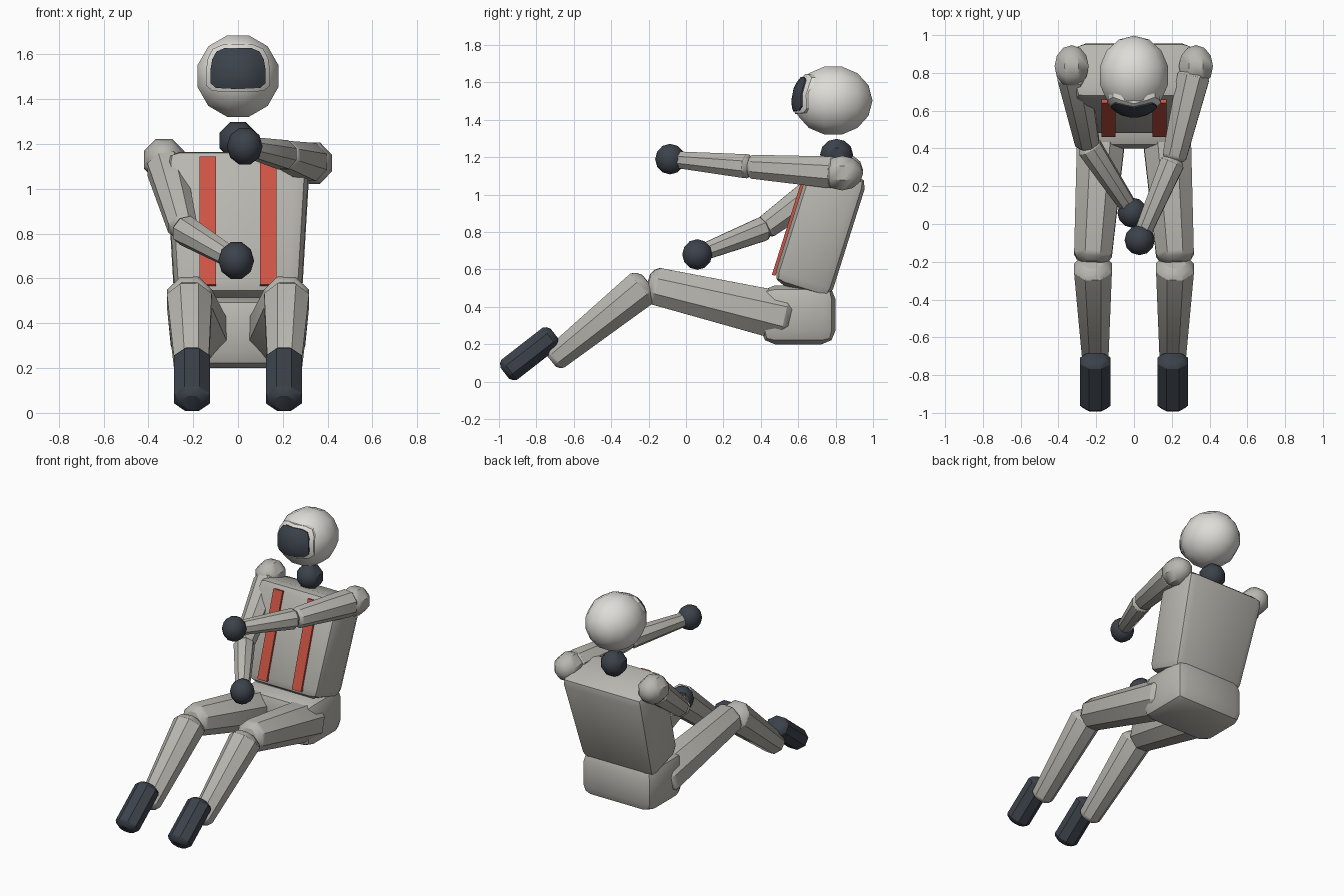
import bpy
import bmesh
from math import radians, sin, cos, pi, sqrt
from mathutils import Matrix, Vector

if "Cube" in bpy.data.objects:
    bpy.data.objects.remove(bpy.data.objects["Cube"])


def material(name, rgb):
    mat = bpy.data.materials.new(name)
    mat.use_nodes = True
    mat.diffuse_color = (*rgb, 1)
    mat.node_tree.nodes["Principled BSDF"].inputs["Base Color"].default_value = (*rgb, 1)
    return mat


SUIT = material("suit grey", (0.48, 0.47, 0.43))
SHELL = material("helmet white", (0.73, 0.72, 0.68))
DARK = material("dark slate", (0.045, 0.055, 0.07))
RED = material("strap red", (0.62, 0.09, 0.06))


def finish(bm, name, mat, angle=30):
    bmesh.ops.recalc_face_normals(bm, faces=bm.faces)
    mesh = bpy.data.meshes.new(name)
    bm.to_mesh(mesh)
    bm.free()
    mesh.materials.append(mat)
    obj = bpy.data.objects.new(name, mesh)
    bpy.context.collection.objects.link(obj)
    bpy.ops.object.select_all(action='DESELECT')
    obj.select_set(True)
    bpy.context.view_layer.objects.active = obj
    bpy.ops.object.shade_smooth_by_angle(angle=radians(angle))
    return obj


def limb(name, mat, a, b, ra, rb, wide=1.0):
    """Tapered eight-sided rod with rounded ends running from a to b."""
    a, b = Vector(a), Vector(b)
    d = (b - a).normalized()
    u = (Vector((1, 0, 0)) - d * d.x).normalized()
    v = d.cross(u)
    cap = [(0.45, 0.55), (0.25, 0.85), (0, 1)]
    rings = [(a - d * ra * k, ra * s) for k, s in cap]
    rings += [(b + d * rb * k, rb * s) for k, s in reversed(cap)]
    bm = bmesh.new()
    loops = []
    for centre, r in rings:
        r /= cos(pi / 8)
        loops.append([bm.verts.new(centre + u * r * wide * cos((i + 0.5) * pi / 4)
                                   + v * r * sin((i + 0.5) * pi / 4)) for i in range(8)])
    for lo, hi in zip(loops, loops[1:]):
        for i in range(8):
            j = (i + 1) % 8
            bm.faces.new((lo[i], lo[j], hi[j], hi[i]))
    bm.faces.new(loops[0])
    bm.faces.new(loops[-1])
    return finish(bm, name, mat)


def ball(name, mat, centre, size, segments=8, rings=6, angle=40):
    """Ellipsoid with its poles facing front and back."""
    bm = bmesh.new()
    bmesh.ops.create_uvsphere(bm, u_segments=segments, v_segments=rings, radius=1)
    turn = Matrix.Rotation(pi / 2, 4, 'X') @ Matrix.Rotation(pi / segments, 4, 'Z')
    bm.transform(Matrix.Translation(centre) @ Matrix.Diagonal((*size, 1)) @ turn)
    return finish(bm, name, mat, angle)


def block(name, mat, lo, hi, bevel, frame=Matrix(), taper=1.0):
    """Chamfered box between two corners; taper scales the width of its base."""
    lo, hi = Vector(lo), Vector(hi)
    bm = bmesh.new()
    bmesh.ops.create_cube(bm, size=1)
    for vert in bm.verts:
        base = vert.co.z < 0
        vert.co = Vector([(l + h) / 2 + c * (h - l) for l, h, c in zip(lo, hi, vert.co)])
        if base:
            vert.co.x *= taper
    if bevel:
        bmesh.ops.bevel(bm, geom=bm.edges[:], offset=bevel, segments=2,
                        profile=0.5, affect='EDGES')
    bm.transform(frame)
    return finish(bm, name, mat)


# Torso leaning back, with two straps on the chest
lean = Matrix.Translation((0, 0.635, 0.48)) @ Matrix.Rotation(radians(-17.5), 4, 'X')
block("torso", SUIT, (-0.32, -0.18, 0), (0.32, 0.14, 0.68), 0.06, lean, 0.88)
for side, x in (("right", -0.135), ("left", 0.135)):
    block(side + "_chest_strap", RED, (x - 0.036, -0.195, 0.035),
          (x + 0.036, -0.175, 0.635), 0, lean)

# Pelvis
block("pelvis", SUIT, (-0.28, 0.4, 0.2), (0.28, 0.8, 0.515), 0.075)

# Legs and feet
for side, s in (("right", -1), ("left", 1)):
    limb(side + "_thigh", SUIT, (s * 0.17, 0.52, 0.35), (s * 0.217, -0.16, 0.51), 0.13, 0.1)
    limb(side + "_shin", SUIT, (s * 0.217, -0.235, 0.50), (s * 0.205, -0.695, 0.13), 0.1, 0.07)
    limb(side + "_foot", DARK, (s * 0.205, -0.725, 0.235), (s * 0.205, -0.945, 0.064),
         0.068, 0.068, 1.17)

# Arms: shoulder, elbow and hand positions
arms = {
    "right": ((-0.33, 0.835, 1.13), (-0.245, 0.42, 0.82), (-0.008, 0.06, 0.68)),
    "left": ((0.328, 0.835, 1.115), (0.21, 0.34, 1.15), (0.03, -0.085, 1.19)),
}
for side, points in arms.items():
    shoulder, elbow, hand = map(Vector, points)
    upper = (elbow - shoulder).normalized()
    lower = (hand - elbow).normalized()
    ball(side + "_shoulder", SUIT, shoulder, (0.098, 0.112, 0.1))
    limb(side + "_upper_arm", SUIT, shoulder + upper * 0.06, elbow - upper * 0.02, 0.085, 0.064)
    limb(side + "_forearm", SUIT, elbow + lower * 0.02, hand - lower * 0.06, 0.064, 0.045)
    ball(side + "_hand", DARK, hand, (0.08, 0.08, 0.086), 10)

# Neck and helmet
ball("neck", DARK, (0, 0.805, 1.215), (0.09, 0.088, 0.09))
CENTRE, SIZE = Vector((0, 0.787, 1.503)), Vector((0.192, 0.21, 0.193))
ball("helmet", SHELL, CENTRE, SIZE, 12, 7, 60)


def face_plate(name, mat, scale, lift):
    """Thin curved plate following the front of the helmet."""
    half = [(0, 0.11), (0.07, 0.108), (0.112, 0.09), (0.134, 0.05), (0.142, 0),
            (0.142, -0.075), (0.115, -0.098), (0.06, -0.102), (0, -0.104)]
    outline = half + [(-x, z) for x, z in reversed(half[1:-1])]
    middle = 1.535
    bm = bmesh.new()

    def point(x, z, raise_by):
        z += middle
        depth = 1 - (x / SIZE.x) ** 2 - ((z - CENTRE.z) / SIZE.z) ** 2
        return bm.verts.new((x, CENTRE.y - SIZE.y * sqrt(max(depth, 0)) - raise_by, z))

    loops = [[point(x * scale * k, z * scale * k, lift) for x, z in outline]
             for k in (0.3, 0.55, 0.8, 1)]
    # outer rim sinks back into the shell
    loops.append([point(x * scale, z * scale, -0.02) for x, z in outline])
    bm.faces.new(loops[0])
    count = len(outline)
    for inner, outer in zip(loops, loops[1:]):
        for i in range(count):
            j = (i + 1) % count
            bm.faces.new((inner[i], inner[j], outer[j], outer[i]))
    # face the plate outward
    obj = finish(bm, name, mat, 35)
    if obj.data.polygons[0].normal.y > 0:
        obj.data.flip_normals()
    return obj


face_plate("visor_frame", SHELL, 1.0, 0.008)
face_plate("visor_glass", DARK, 0.86, 0.014)
